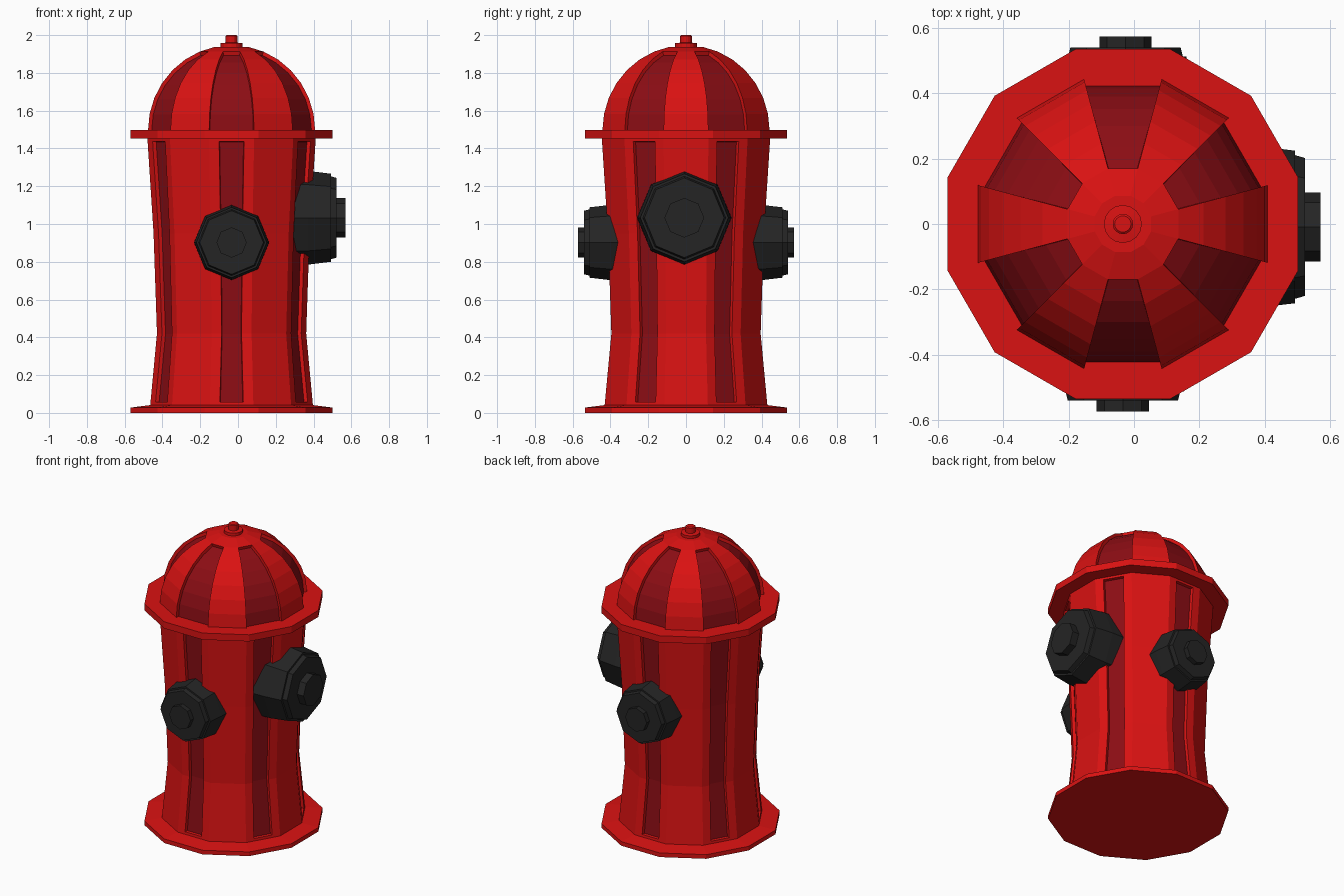
import bpy, bmesh, math
from mathutils import Matrix, Vector

if "Cube" in bpy.data.objects:
    bpy.data.objects.remove(bpy.data.objects["Cube"])

CX = -0.034                      # axis of the barrel
STEP = math.radians(30)


def material(name, rgb):
    m = bpy.data.materials.new(name)
    m.diffuse_color = (*rgb, 1)
    m.use_nodes = True
    m.node_tree.nodes["Principled BSDF"].inputs["Base Color"].default_value = m.diffuse_color
    return m


RED = material("red_paint", (0.70, 0.006, 0.006))
DARK = material("dark_red_paint", (0.26, 0.004, 0.007))
BLACK = material("black_iron", (0.018, 0.018, 0.018))


def lathe(profile, sides, phase):
    """Closed solid turned from (radius, height) points."""
    bm = bmesh.new()
    rings = []
    for r, z in profile:
        rings.append([bm.verts.new((r * math.cos(phase + i * math.tau / sides),
                                    r * math.sin(phase + i * math.tau / sides), z))
                      for i in range(sides)])
    for lo, hi in zip(rings, rings[1:]):
        for i in range(sides):
            j = (i + 1) % sides
            bm.faces.new((lo[i], lo[j], hi[j], hi[i]))
    bm.faces.new(rings[0][::-1])
    bm.faces.new(rings[-1])
    bmesh.ops.recalc_face_normals(bm, faces=bm.faces)
    return bm


def finish(bm, name, mats, matrix):
    me = bpy.data.meshes.new(name)
    bm.to_mesh(me)
    bm.free()
    for m in mats:
        me.materials.append(m)
    ob = bpy.data.objects.new(name, me)
    ob.matrix_world = matrix
    bpy.context.collection.objects.link(ob)


def alternate_strips(bm, zmax):
    """Side faces of every second panel (30, 90, 150 ... degrees), one list per panel."""
    strips = {k: [] for k in (1, 3, 5, 7, 9, 11)}
    for f in bm.faces:
        if abs(f.normal.z) > 0.999:
            continue
        c = f.calc_center_median()
        k = round(math.atan2(c.y, c.x) / STEP) % 12
        if k % 2 and max(v.co.z for v in f.verts) < zmax:
            strips[k].append(f)
    return strips.values()


def recess(bm, strips, margin, wall, depth):
    for faces in strips:
        if margin:
            bmesh.ops.inset_region(bm, faces=faces, thickness=margin, use_even_offset=True)
        bmesh.ops.inset_region(bm, faces=faces, thickness=wall, depth=-depth,
                               use_even_offset=True)
        for f in faces:
            f.material_index = 1


axis = Matrix.Translation((CX, 0, 0))
apo = 1 / math.cos(STEP / 2)     # flat distance to corner radius

# barrel with six sunk flutes
bm = lathe([(r * apo, z) for r, z in
            ((0.434, 0.005), (0.395, 0.42), (0.413, 0.95), (0.448, 1.49))], 12, STEP / 2)
recess(bm, alternate_strips(bm, 9), 0.053, 0.003, 0.02)
finish(bm, "barrel", (RED, DARK), axis)

# dome with six sunk panels
dome = [(0.458, 1.47)]
for i in range(8):
    t = math.radians(11.25 * i)
    dome.append((0.458 * math.cos(t), 1.495 + 0.452 * math.sin(t)))
bm = lathe(dome, 12, STEP / 2)
recess(bm, alternate_strips(bm, 1.495 + 0.452 * math.sin(math.radians(68))), 0, 0.004, 0.02)
finish(bm, "dome", (RED, DARK), axis)

# base plate and rim under the dome
finish(lathe([(0.554, 0), (0.554, 0.028), (0.44, 0.042)], 12, STEP / 2),
       "base_plate", (RED,), axis)
finish(lathe([(0.554, 1.452), (0.554, 1.497)], 12, STEP / 2), "rim", (RED,), axis)

# top nut
finish(lathe([(0.058, 1.93), (0.058, 1.957), (0.031, 1.96), (0.031, 1.995), (0.025, 2.0)], 16, 0),
       "top_nut", (RED,), axis)


def outlet(name, radius, boss, ends, origin, direction):
    """Eight-sided cap; ends = distances of back, shoulder, face and boss tip."""
    a, b, c, d = ends
    bm = lathe([(radius * 1.01, a), (radius, a + 0.1), (radius * 0.94, b), (radius * 0.885, b),
                (radius * 0.85, c), (boss, c), (boss, d)], 8, 0)
    rot = Vector(direction).to_track_quat('Z', 'Y').to_matrix().to_4x4()
    finish(bm, name, (BLACK,), Matrix.Translation(origin) @ rot)


# two small outlets and one large outlet
outlet("front_outlet", 0.198, 0.08, (0.31, 0.512, 0.54, 0.573), (CX, 0, 0.902), (0, -1, 0))
outlet("back_outlet", 0.198, 0.08, (0.31, 0.512, 0.54, 0.573), (CX + 0.008, 0, 0.902), (0, 1, 0))
outlet("side_outlet", 0.248, 0.105, (0.27, 0.492, 0.522, 0.57), (0, -0.009, 1.033), (1, 0, 0))
